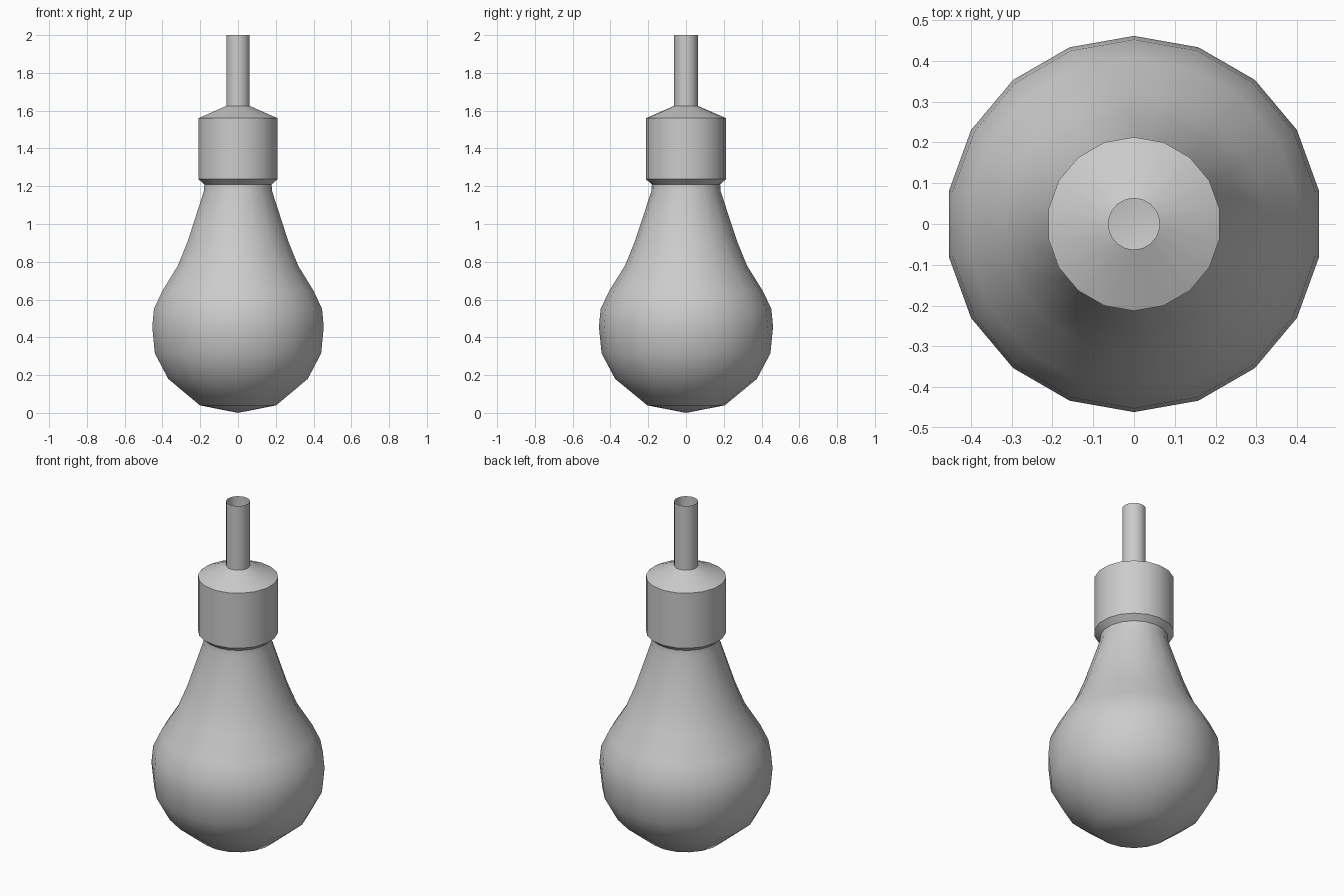
import bpy, bmesh, math

if "Cube" in bpy.data.objects:
    bpy.data.objects.remove(bpy.data.objects["Cube"])

SIDES = 18


def lathe(name, profile, smooth_angle):
    """Revolve (radius, z) points round the z axis; zero radius makes a pole."""
    bm = bmesh.new()
    rings = []
    for r, z in profile:
        if r == 0:
            rings.append([bm.verts.new((0, 0, z))] * SIDES)
        else:
            angles = [math.pi / 2 + 2 * math.pi * i / SIDES for i in range(SIDES)]
            rings.append([bm.verts.new((r * math.cos(a), r * math.sin(a), z)) for a in angles])
    for low, high in zip(rings, rings[1:]):
        for i in range(SIDES):
            j = (i + 1) % SIDES
            corners = [low[i], low[j], high[j], high[i]]
            bm.faces.new(list(dict.fromkeys(corners)))
    mesh = bpy.data.meshes.new(name)
    bm.to_mesh(mesh)
    bm.free()
    obj = bpy.data.objects.new(name, mesh)
    bpy.context.collection.objects.link(obj)
    bpy.ops.object.select_all(action='DESELECT')
    obj.select_set(True)
    bpy.context.view_layer.objects.active = obj
    bpy.ops.object.shade_smooth_by_angle(angle=math.radians(smooth_angle))
    return obj


# Glass bulb, from the bottom pole up to the neck
lathe("glass_bulb", [
    (0, 0), (0.205, 0.04), (0.375, 0.18), (0.447, 0.315), (0.461, 0.455),
    (0.452, 0.55), (0.407, 0.645), (0.323, 0.78), (0.27, 0.91),
    (0.183, 1.175), (0.181, 1.21)], 50)

# Socket with chamfered lower rim and conical top
lathe("socket", [
    (0.181, 1.21), (0.213, 1.238), (0.213, 1.56), (0.063, 1.625)], 30)

# Hanging cable, open at the top
lathe("cable", [(0.063, 1.625), (0.063, 2.0)], 30)
